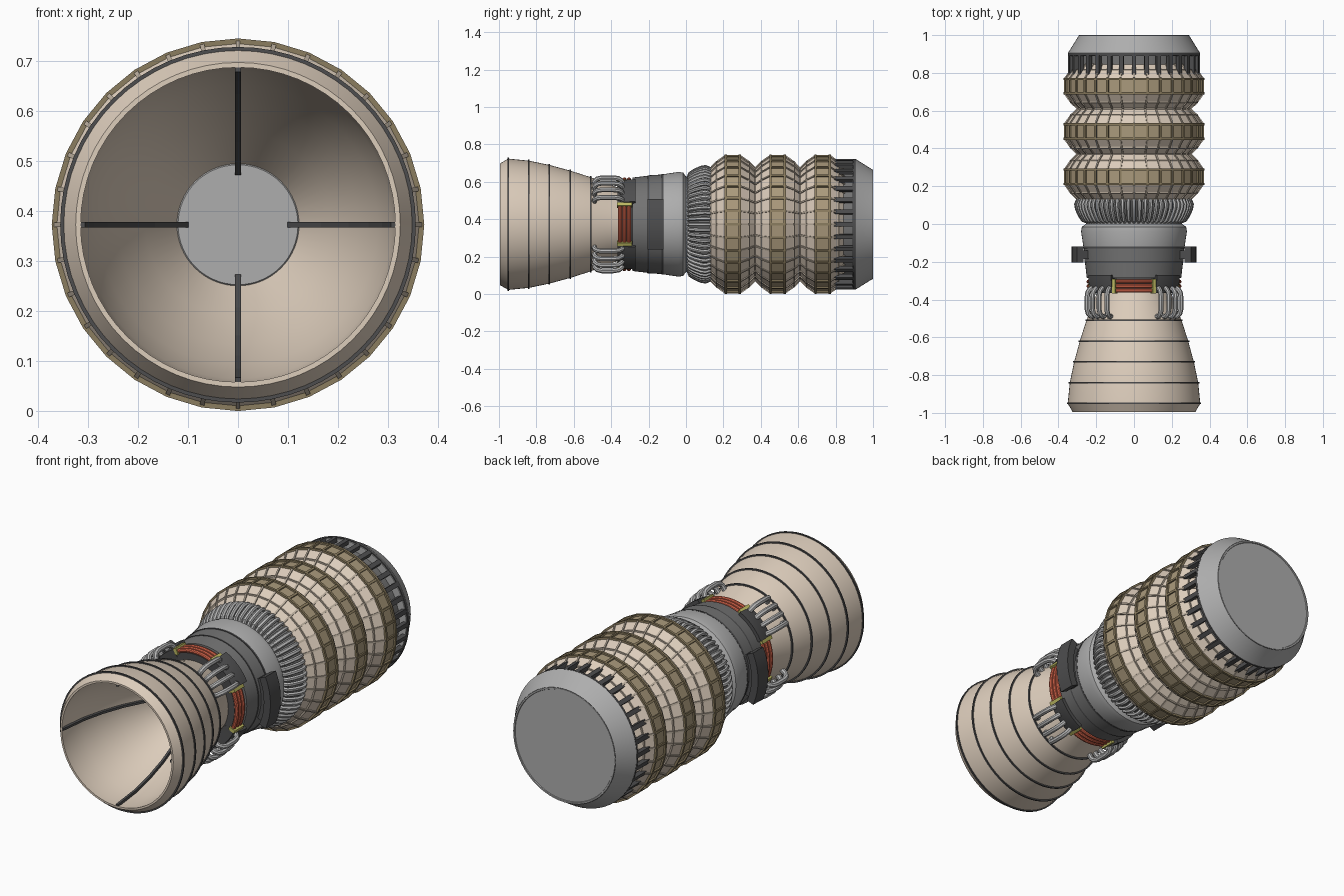
import bpy, bmesh, math
from math import sin, cos, pi, radians

if "Cube" in bpy.data.objects:
    bpy.data.objects.remove(bpy.data.objects["Cube"])

C = 0.373          # height of the long axis
TAU = 2 * pi


def material(name, rgb):
    m = bpy.data.materials.new(name)
    m.diffuse_color = (*rgb, 1)
    m.use_nodes = True
    m.node_tree.nodes["Principled BSDF"].inputs["Base Color"].default_value = m.diffuse_color
    return m


TAN = material("tan_skin", (0.72, 0.61, 0.50))
RIB = material("rib_taupe", (0.47, 0.40, 0.32))
OLIVE = material("olive_panel", (0.40, 0.32, 0.20))
OLIVE_DARK = material("dark_olive_frame", (0.26, 0.205, 0.115))
GRAY = material("mid_gray", (0.42, 0.42, 0.42))
STEEL = material("steel_gray", (0.17, 0.17, 0.17))
PIPE = material("pipe_gray", (0.48, 0.48, 0.48))
DARK = material("dark_gray", (0.075, 0.075, 0.077))
RED = material("coil_red", (0.78, 0.15, 0.08))
YELLOW = material("clamp_yellow", (0.50, 0.48, 0.12))


def pos(y, r, a):
    return (r * sin(a), y, C + r * cos(a))


def finish(bm, name, mat, smooth):
    bmesh.ops.recalc_face_normals(bm, faces=bm.faces)
    me = bpy.data.meshes.new(name)
    bm.to_mesh(me)
    bm.free()
    me.materials.append(mat)
    if smooth:
        me.polygons.foreach_set("use_smooth", [True] * len(me.polygons))
        me.set_sharp_from_angle(angle=radians(32))
    ob = bpy.data.objects.new(name, me)
    bpy.context.collection.objects.link(ob)
    return ob


def lathe(name, prof, mat, segs=64, closed=False, arcs=None, smooth=True, cap_end=False):
    """Turn a (y, r) profile round the axis, or through each (start, end) arc."""
    bm = bmesh.new()
    for a0, a1 in arcs or [(0, TAU)]:
        full = arcs is None
        n = segs if full else segs + 1
        rings = [[bm.verts.new(pos(y, r, a0 + (a1 - a0) * i / segs)) for y, r in prof]
                 for i in range(n)]
        k = len(prof)
        for i in range(segs):
            p, q = rings[i], rings[(i + 1) % n]
            for j in range(k if closed else k - 1):
                bm.faces.new((p[j], p[(j + 1) % k], q[(j + 1) % k], q[j]))
        if not full:
            bm.faces.new(rings[0])
            bm.faces.new(rings[-1])
        if cap_end:
            bm.faces.new([r[-1] for r in rings])
    return finish(bm, name, mat, smooth)


def sweep(name, path, angles, mat, w, h, sides=4, smooth=False):
    """Sweep a bar (4 sides) or pipe along a (y, r) path, repeated at each angle."""
    bm = bmesh.new()
    for a in angles:
        rings = []
        for i, (y, r) in enumerate(path):
            (ya, ra), (yb, rb) = path[max(i - 1, 0)], path[min(i + 1, len(path) - 1)]
            d = math.hypot(yb - ya, rb - ra)
            ny, nr = -(rb - ra) / d, (yb - ya) / d
            ring = []
            for s in range(sides):
                t = TAU * (s + 0.5) / sides
                k = math.sqrt(2) if sides == 4 else 1
                u, v = k * h * cos(t), k * w * sin(t)
                x, yy, z = pos(y + u * ny, r + u * nr, a)
                ring.append(bm.verts.new((x + v * cos(a), yy, z - v * sin(a))))
            rings.append(ring)
        for p, q in zip(rings, rings[1:]):
            for j in range(sides):
                bm.faces.new((p[j], p[(j + 1) % sides], q[(j + 1) % sides], q[j]))
        bm.faces.new(rings[0])
        bm.faces.new(rings[-1])
    return finish(bm, name, mat, smooth)


def box_prof(y0, y1, r0, r1):
    return [(y0, r0), (y1, r0), (y1, r1), (y0, r1)]


def hoop(name, y, r, t, mat, segs=64, smooth=True):
    lathe(name, box_prof(y - t, y + t, r - t, r + t), mat, segs, closed=True, smooth=smooth)


def around(n, off=0.0):
    return [TAU * (i + off) / n for i in range(n)]


# Nozzle bell: outer skin, lip and inner wall in one turned shell
lathe("nozzle_bell", [(-0.34, 0.19), (-0.42, 0.215), (-0.51, 0.252), (-0.62, 0.287), (-0.73, 0.317),
                      (-0.84, 0.34), (-0.95, 0.351), (-0.995, 0.325), (-0.995, 0.315),
                      (-0.95, 0.318), (-0.84, 0.308), (-0.73, 0.28), (-0.62, 0.24),
                      (-0.51, 0.185), (-0.40, 0.118)], TAN)
for y, r in [(-0.95, 0.352), (-0.84, 0.342), (-0.73, 0.319), (-0.62, 0.289), (-0.51, 0.254)]:
    hoop("nozzle_hoop", y, r, 0.004, DARK)
lathe("throat_disc", [(-0.405, 0.124), (-0.41, 0.12)], GRAY, cap_end=True)
sweep("nozzle_inner_strut", [(-0.993, 0.313), (-0.84, 0.295), (-0.73, 0.268), (-0.62, 0.228),
                             (-0.51, 0.172), (-0.41, 0.105)], around(4), DARK, 0.006, 0.007)

# Throat collar with coils between four dark blocks
lathe("throat_collar", box_prof(-0.36, -0.27, 0.17, 0.232), DARK, closed=True)
quads = [radians(q) for q in (0, 90, 180, 270)]
for y in (-0.305, -0.329, -0.353):
    ring = [(y + 0.0105 * cos(t), 0.241 + 0.0105 * sin(t)) for t in around(10)]
    lathe("heat_coil", ring, RED, 14, True, [(q - 0.40, q + 0.40) for q in quads])
lathe("coil_clamp", box_prof(-0.368, -0.29, 0.225, 0.26), YELLOW, 1, True,
      [(q + s * 0.43 - 0.035, q + s * 0.43 + 0.035) for q in quads for s in (-1, 1)])
diag = [q + pi / 4 for q in quads]
lathe("throat_block", [(-0.36, 0.2), (-0.27, 0.2), (-0.27, 0.27), (-0.31, 0.268), (-0.365, 0.255)],
      DARK, 8, True, [(d - 0.32, d + 0.32) for d in diag])

# Four groups of feed pipes that loop from the blocks to the bell
sweep("feed_pipe", [(-0.335, 0.245), (-0.345, 0.27), (-0.36, 0.282), (-0.39, 0.287), (-0.45, 0.287),
                    (-0.475, 0.28), (-0.488, 0.265), (-0.491, 0.235)],
      [d + radians(o) for d in diag for o in (-15, -5, 5, 15)], PIPE, 0.0135, 0.0135, 8, True)

# Engine body in stepped rings
lathe("body_front_ring", [(-0.29, 0.20), (-0.285, 0.25), (-0.20, 0.26), (-0.195, 0.25)], STEEL)
lathe("body_middle_ring", [(-0.20, 0.25), (-0.197, 0.262), (-0.13, 0.266), (-0.12, 0.25)], STEEL)
lathe("body_rear_ring", [(-0.125, 0.25), (-0.12, 0.268), (-0.04, 0.28), (-0.015, 0.276),
                         (0.0, 0.255), (0.02, 0.25)], GRAY)
hoop("body_seam", -0.125, 0.264, 0.005, DARK)
hoop("body_seam", -0.2, 0.257, 0.005, DARK)

# Side equipment boxes hugging the body
sides = [pi / 2, 3 * pi / 2]
lathe("side_box", box_prof(-0.185, -0.14, 0.24, 0.30), DARK, 6, True,
      [(s - 0.40, s + 0.40) for s in sides], smooth=False)
lathe("side_box_cover", box_prof(-0.205, -0.12, 0.292, 0.33), DARK, 8, True,
      [(s - 0.42, s + 0.42) for s in sides])

# Fringe of bent cooling tubes
lathe("tube_core", [(0.0, 0.25), (0.04, 0.262), (0.10, 0.288), (0.15, 0.295)], STEEL)
sweep("cooling_tube", [(0.012, 0.25), (0.02, 0.272), (0.045, 0.288), (0.08, 0.304), (0.105, 0.308),
                       (0.125, 0.30), (0.135, 0.28)],
      around(64), PIPE, 0.0105, 0.0105, 6, True)

# Three ribbed bulges, each a faceted barrel with a framed band
N = 32
for i in range(3):
    c = 0.25 + 0.24 * i
    front = [(c - 0.12, 0.298), (c - 0.085, 0.334), (c - 0.042, 0.364)]
    back = [(c + 0.042, 0.364), (c + 0.085, 0.334), (c + 0.12, 0.298)]
    lathe("bulge_front_panels", front, TAN, N, smooth=False)
    lathe("bulge_back_panels", back, TAN, N, smooth=False)
    lathe("bulge_band", [front[-1], back[0]], OLIVE, N, smooth=False)
    for part in (front, back):
        sweep("bulge_rib", part, around(N), RIB, 0.0045, 0.005)
        hoop("bulge_cross_rib", part[1][0], 0.334, 0.004, RIB, N, False)
    for y in (c - 0.038, c + 0.038):
        hoop("band_edge", y, 0.367, 0.006, OLIVE_DARK, N, False)
    sweep("band_bar", [front[-1], back[0]], around(N), OLIVE_DARK, 0.006, 0.007)
    hoop("valley_hoop", c - 0.12, 0.297, 0.004, RIB, N, False)

# Rear: core, ring of dark posts and tapered cap
lathe("rear_core", [(0.84, 0.305), (0.91, 0.305)], STEEL, N)
sweep("rear_post", [(0.79, 0.338), (0.90, 0.338)], around(N), DARK, 0.0115, 0.011)
lathe("rear_cap", [(0.89, 0.29), (0.89, 0.343), (0.905, 0.35), (0.99, 0.297), (1.0, 0.292),
                   (1.0, 0.285), (0.996, 0.283)], GRAY, cap_end=True)
hoop("rear_cap_seam", 0.898, 0.345, 0.005, DARK)
hoop("rear_cap_rim", 0.994, 0.290, 0.004, DARK)
